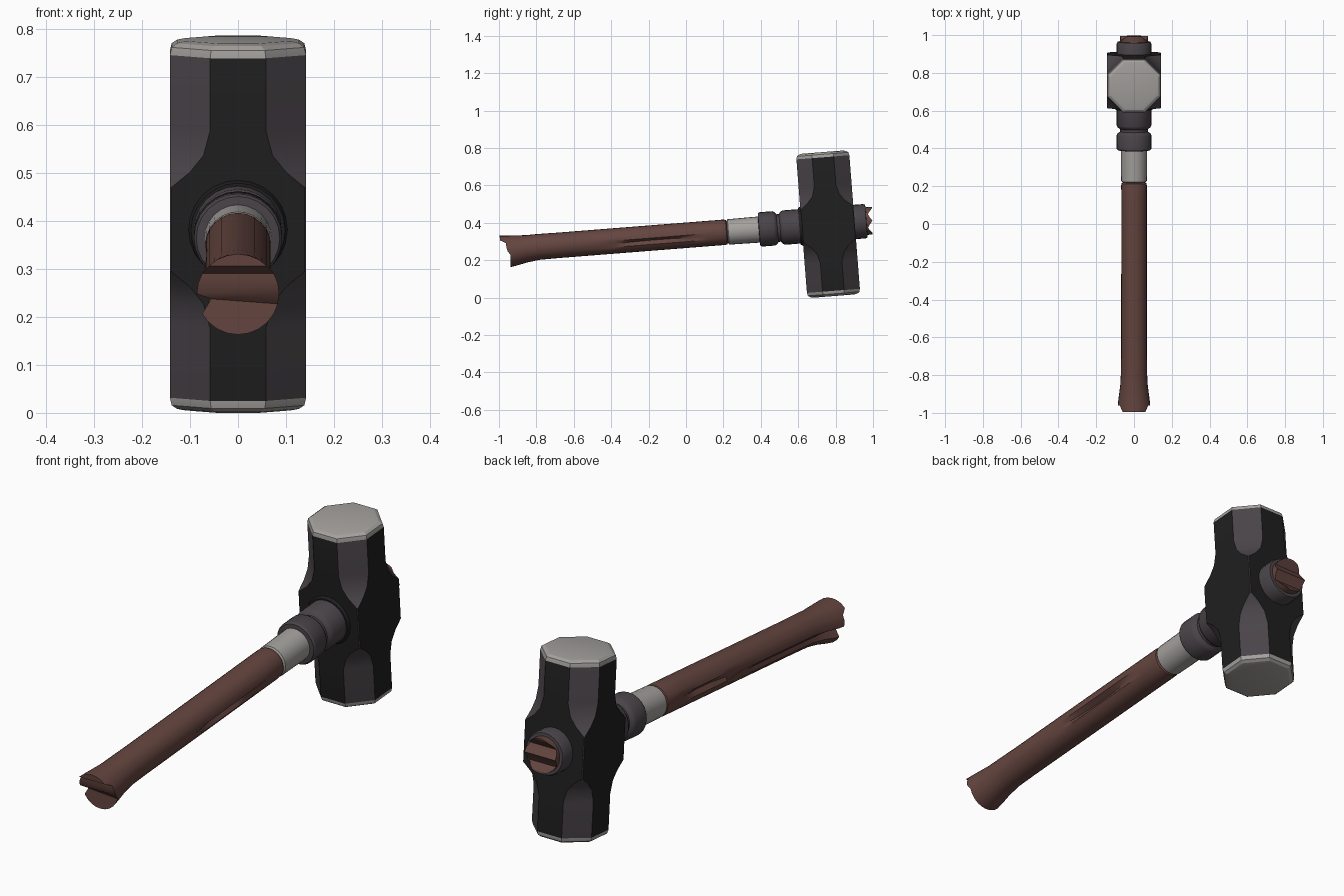
import bpy, bmesh, math
from mathutils import Matrix

if "Cube" in bpy.data.objects:
    bpy.data.objects.remove(bpy.data.objects["Cube"], do_unlink=True)

# Whole tool leans: built around the head centre, then tilted
TILT = Matrix.Translation((0, 0.76, 0.393)) @ Matrix.Rotation(math.radians(4.5), 4, 'X')


def material(name, rgb):
    m = bpy.data.materials.new(name)
    m.use_nodes = True
    m.diffuse_color = (*rgb, 1)
    m.node_tree.nodes["Principled BSDF"].inputs["Base Color"].default_value = (*rgb, 1)
    return m


wood = material("brown wood", (0.13, 0.06, 0.05))
steel = material("pale steel", (0.37, 0.355, 0.34))
grey = material("dark grey iron", (0.068, 0.058, 0.066))
black = material("black iron", (0.014, 0.014, 0.014))


def loft(name, rings, mats, strip_caps=False, rule=None, angle=30):
    """Skin a list of equal rings; caps are single faces or horizontal strips."""
    bm = bmesh.new()
    vs = [[bm.verts.new(p) for p in ring] for ring in rings]
    n = len(vs[0])
    for a, b in zip(vs, vs[1:]):
        for i in range(n):
            j = (i + 1) % n
            bm.faces.new((a[i], a[j], b[j], b[i]))
    for ring in (vs[0], vs[-1]):
        if strip_caps:
            q = n // 4
            for j in range(n // 2):
                quad = [ring[(q - j) % n], ring[(q + j) % n],
                        ring[(q + j + 1) % n], ring[(q - j - 1) % n]]
                bm.faces.new(list(dict.fromkeys(quad)))
        else:
            bm.faces.new(ring)
    bmesh.ops.recalc_face_normals(bm, faces=bm.faces)
    if rule:
        for f in bm.faces:
            f.material_index = rule(f)
    bm.transform(TILT)
    mesh = bpy.data.meshes.new(name)
    bm.to_mesh(mesh)
    bm.free()
    for m in mats:
        mesh.materials.append(m)
    ob = bpy.data.objects.new(name, mesh)
    bpy.context.collection.objects.link(ob)
    bpy.ops.object.select_all(action='DESELECT')
    ob.select_set(True)
    bpy.context.view_layer.objects.active = ob
    bpy.ops.object.shade_smooth_by_angle(angle=math.radians(angle))
    return ob


def circle(s, r, n=24, drop=0):
    return [(r * math.cos(math.tau * k / n), s, r * math.sin(math.tau * k / n) - drop)
            for k in range(n)]


def lathe(name, profile, mat):
    return loft(name, [circle(s, r) for s, r in profile], [mat])


# Head: box whose corners are cut by scooped chamfers above and below the eye
def octagon(z, cut, w=0.142):
    c = w - cut
    return [(x, y, z) for x, y in ((w, -c), (w, c), (c, w), (-c, w),
                                   (-w, c), (-w, -c), (-c, -w), (c, -w))]


half = [(0.088, 0.003, 0.142), (0.12, 0.042, 0.142), (0.155, 0.07, 0.142),
        (0.207, 0.084, 0.142), (0.358, 0.084, 0.142), (0.374, 0.082, 0.138),
        (0.382, 0.078, 0.127), (0.386, 0.072, 0.11)]
rings = [octagon(-z, c, w) for z, c, w in reversed(half)] + [octagon(z, c, w) for z, c, w in half]


def head_colour(f):
    if abs(f.calc_center_median().z) > 0.36:
        return 2
    return 1 if min(abs(f.normal.x), abs(f.normal.y)) > 0.2 else 0


loft("hammer_head", rings, [black, grey, steel], rule=head_colour, angle=20)

# Collars around the eye
lathe("eye_rim", [(-0.155, 0.098), (-0.145, 0.103), (-0.12, 0.103)], black)
lathe("front_collar", [(-0.372, 0.07), (-0.37, 0.087), (-0.362, 0.092), (-0.292, 0.092),
                       (-0.28, 0.086), (-0.272, 0.074), (-0.258, 0.074), (-0.25, 0.086),
                       (-0.238, 0.092), (-0.12, 0.092)], grey)
lathe("back_collar", [(0.12, 0.092), (0.195, 0.092), (0.205, 0.087), (0.206, 0.07)], grey)

# Pale sleeve between collar and grip
lathe("sleeve", [(-0.54, 0.06), (-0.535, 0.068), (-0.36, 0.07)], steel)


# Grip: round wood with two long splits and a flared, broken butt
def butt_end(v):
    if v > 0.035:
        return -1.756
    if v > 0.0:
        return -1.725
    if v > -0.03:
        return -1.72
    return -1.705 - 0.08 * (v + 0.03) * -1


def split_depth(s, k):
    if k == 23 and -1.2 < s < -0.65:
        return 0.024 * math.sin(math.pi * (s + 1.2) / 0.55)
    if k == 13 and s < -0.95:
        return 0.012 + 0.016 * (s < -1.6)
    if k == 12 and -1.0 < s < -0.6:
        return 0.02 * math.sin(math.pi * (s + 1.0) / 0.4)
    return 0


grip = []
stations = [(-1.75, 0.086, 0.01), (-1.69, 0.082, 0.01), (-1.62, 0.073, 0.005), (-1.55, 0.069, 0)]
stations += [(-1.55 + 0.1 * i, 0.068, 0) for i in range(1, 10)]
stations += [(-0.56, 0.068, 0), (-0.546, 0.066, 0), (-0.54, 0.058, 0)]
for i, (s, r, drop) in enumerate(stations):
    ring = []
    for k, (x, y, z) in enumerate(circle(s, r, drop=drop)):
        f = 1 - split_depth(s, k) / r
        if i == 0:
            y = butt_end(z)
        elif i == 1:
            y = max(y, butt_end(z) + 0.025)
        ring.append((x * f, y, z * f))
    grip.append(ring)
loft("wooden_grip", grip, [wood], strip_caps=True, angle=35)

# Rough wooden end poking out behind the head
tip = circle(0.12, 0.074), [(x, 0.225 + 0.012 * math.cos(z * 90) + 0.05 * z, z)
                            for x, y, z in circle(0, 0.074)]
loft("wooden_tip", tip, [wood], strip_caps=True)
